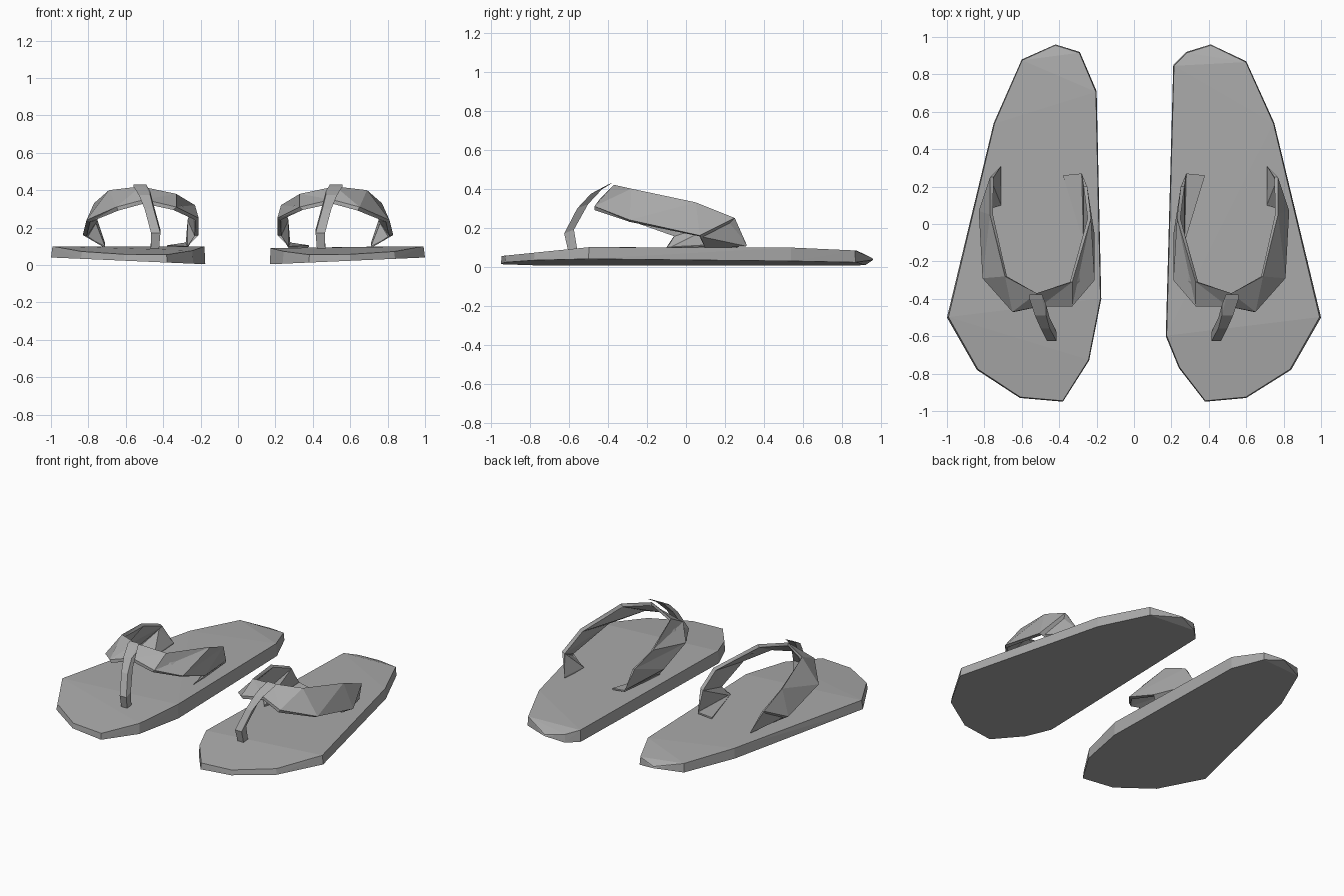
import bpy, bmesh
from mathutils import Vector

if "Cube" in bpy.data.objects:
    bpy.data.objects.remove(bpy.data.objects["Cube"])

grey = bpy.data.materials.new("grey_rubber")
grey.diffuse_color = (0.4, 0.4, 0.4, 1)
grey.use_nodes = True
grey.node_tree.nodes["Principled BSDF"].inputs["Base Color"].default_value = grey.diffuse_color


def finish(name, bm):
    bmesh.ops.recalc_face_normals(bm, faces=bm.faces[:])
    me = bpy.data.meshes.new(name)
    bm.to_mesh(me)
    bm.free()
    me.materials.append(grey)
    ob = bpy.data.objects.new(name, me)
    bpy.context.collection.objects.link(ob)
    return ob


# Sole: hull of a top rim and a slightly smaller, tilted bottom rim
def top_z(y):
    if y > 0.5:
        return 0.10 - (y - 0.5) * 0.045 if y < 0.89 else 0.085 - (y - 0.87) * 0.45
    return 0.10 if y > -0.5 else 0.10 - (-0.5 - y) * 0.1


def sole(name, outline):
    bm = bmesh.new()
    for x, y in outline:
        low = 0.005 + 0.035 * max(0, abs(x) - 0.2) / 0.8
        if y > 0.94:
            low = 0.035
        bm.verts.new((x, y, low))
        bm.verts.new((x * 0.985 + (0.007 if x > 0 else -0.007), y * 0.995, top_z(y)))
    bmesh.ops.convex_hull(bm, input=bm.verts[:])
    finish(name, bm)


# Strap: ribbon with a lower (front) and an upper (back) edge
STRAP = [
    ((.71, .10, .10), (.71, .31, .115)),
    ((.83, .07, .16), (.77, .25, .25)),
    ((.81, -.29, .24), (.77, .05, .33)),
    ((.65, -.47, .31), (.69, -.28, .40)),
    ((.50, -.44, .35), (.52, -.37, .42)),
    ((.33, -.44, .31), (.33, -.31, .38)),
    ((.21, -.30, .25), (.23, .03, .32)),
    ((.21, -.06, .16), (.25, .20, .25)),
    ((.27, -.10, .10), (.28, .27, .12)),
    ((.30, .00, .10), (.38, .26, .105)),
]


def strap(name, side):
    bm = bmesh.new()
    rings = []
    for i, (lo, up) in enumerate(STRAP):
        # thickness points towards the middle of the foot
        inner = []
        for p in (lo, up):
            v = Vector(p)
            d = Vector((0.53 - v.x, 0, 0.10 - v.z))
            inner.append(v + d.normalized() * 0.022 if i not in (0, 8, 9) else v + Vector((0, 0, -0.01)))
        pts = [Vector(lo), Vector(up), inner[1], inner[0]]
        rings.append([bm.verts.new((p.x * side, p.y, p.z)) for p in pts])
    skin(bm, rings)
    finish(name, bm)


def skin(bm, rings):
    n = len(rings[0])
    for a, b in zip(rings, rings[1:]):
        for k in range(n):
            q = (a[k], a[(k + 1) % n], b[(k + 1) % n], b[k])
            bm.faces.new(q[:3])
            bm.faces.new((q[0], q[2], q[3]))
    bm.faces.new(rings[0])
    bm.faces.new(rings[-1])


# Toe post: tapered four-sided tube that folds over the strap
POST = [
    ((.445, -.58, .08), .022, .022),
    ((.44, -.60, .18), .025, .025),
    ((.475, -.53, .31), .024, .028),
    ((.50, -.46, .385), .030, .028),
    ((.525, -.39, .425), .034, .012),
]


def toe_post(name, side):
    bm = bmesh.new()
    rings = []
    for (x, y, z), w, d in POST:
        rings.append([bm.verts.new(((x + sx * w) * side, y + sy * d, z + sy * d * 0.4))
                      for sx, sy in ((-1, -1), (1, -1), (1, 1), (-1, 1))])
    skin(bm, rings)
    finish(name, bm)


sole("left_sole", [(-.42, .96), (-.29, .92), (-.20, .71), (-.175, -.4), (-.24, -.73),
                   (-.38, -.95), (-.61, -.93), (-.84, -.78), (-1, -.5), (-.75, .54), (-.60, .88)])
sole("right_sole", [(.41, .96), (.28, .92), (.21, .85), (.17, -.6), (.24, -.77),
                    (.38, -.95), (.60, -.93), (.84, -.78), (1, -.5), (.75, .54), (.60, .87)])
for label, s in (("left", -1), ("right", 1)):
    strap(label + "_strap", s)
    toe_post(label + "_toe_post", s)
